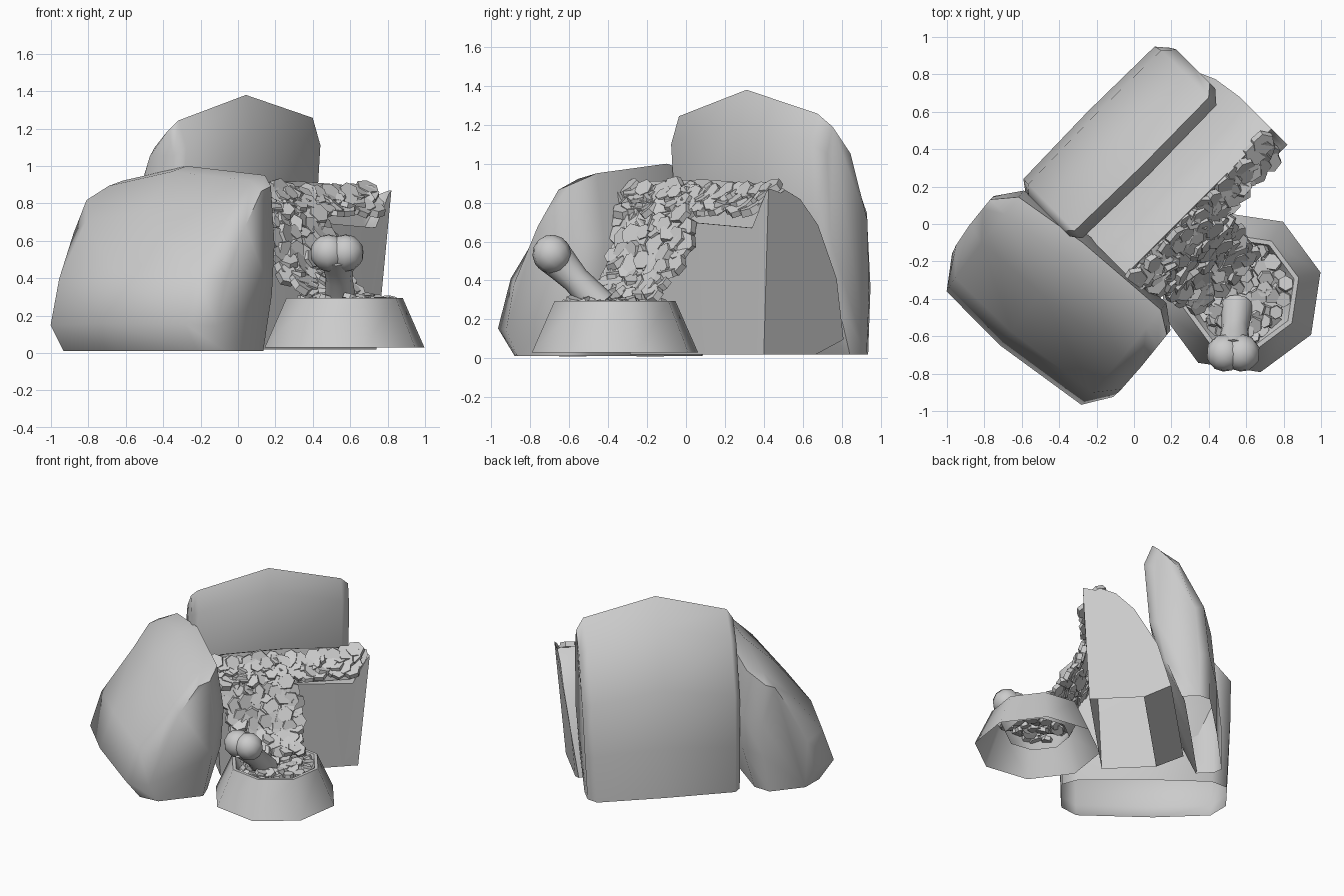
import bpy, bmesh, math, random
from mathutils import Vector, Matrix

if "Cube" in bpy.data.objects:
    bpy.data.objects.remove(bpy.data.objects["Cube"])

random.seed(4)


def finish(name, bm, smooth=None, recalc=True):
    if recalc:
        bmesh.ops.recalc_face_normals(bm, faces=bm.faces)
    me = bpy.data.meshes.new(name)
    bm.to_mesh(me)
    bm.free()
    ob = bpy.data.objects.new(name, me)
    bpy.context.collection.objects.link(ob)
    if smooth:
        bpy.ops.object.select_all(action='DESELECT')
        ob.select_set(True)
        bpy.context.view_layer.objects.active = ob
        bpy.ops.object.shade_smooth_by_angle(angle=math.radians(smooth))
    return ob


def axes(deg, side):
    a = math.radians(deg)
    u = Vector((math.cos(a), math.sin(a), 0))
    return u, Vector((-u.y, u.x, 0)) * side


def bag(name, deg, side, stations, taper):
    """Loft (depth, height) profiles along the bag width, narrowing near the open base."""
    u, s = axes(deg, side)
    mid = (stations[0][0] + stations[-1][0]) / 2
    bm = bmesh.new()
    rings = []
    for w, prof in stations:
        rings.append([])
        for d, z in prof:
            t = taper[w > mid] * max(0, 1 - z / .6)
            p = u * (w - t * (w - mid)) + s * d + Vector((0, 0, z))
            rings[-1].append(bm.verts.new(p))
    n = len(rings[0])
    base = []
    for r0, r1 in zip(rings, rings[1:]):
        for i in range(n):
            j = (i + 1) % n
            f = bm.faces.new((r0[i], r0[j], r1[j], r1[i]))
            if j == 0:
                base.append(f)
    bm.faces.new(rings[0])
    bm.faces.new(rings[-1])
    bmesh.ops.recalc_face_normals(bm, faces=bm.faces)
    bmesh.ops.delete(bm, geom=base, context='FACES_ONLY')
    return finish(name, bm, 62, False)


def scaled(prof, k, f):
    c = sum(p[0] for p in prof) / len(prof)
    return [(c + (d - c) * k, .02 + (z - .02) * f) for d, z in prof]


# rear bag
rear = [(.42, .02), (.26, .35), (.17, .7), (.13, 1.22), (.19, 1.38), (.38, 1.22),
        (.56, .82), (.6, .4), (.6, .02)]
bag("rear_bag", 45, 1, [(w, scaled(rear, k, f)) for w, k, f in
    [(-.29, .72, .86), (-.25, .95, .9), (.25, 1, 1), (.76, .97, .91), (.82, .68, .86)]], (.01, .06))

# leaning left bag
left = [(.32, .01), (.22, .35), (.2, .65), (.25, 1.0), (.38, .97), (.6, .76),
        (.86, .43), (.955, .16), (.84, .01)]
bag("left_bag", -39, -1, [(w, scaled(left, k, f)) for w, k, f in
    [(-.68, .5, .84), (-.57, .9, .92), (-.15, 1, 1), (.4, .94, .95), (.51, .62, .89)]], (.05, .03))

# torn middle bag with a trough along its upper front
back_curve = [(-.16, .91), (-.05, .86), (.08, .72), (.24, .43), (.33, .1), (.14, .02)]


def torn(lip, floor, top=1.0):
    return ([(-.24, .02), (-.28, lip), (-.265, lip), (-.19, floor)] + scaled(back_curve, 1, top))


bag("torn_bag", 45, 1, [(-.22, torn(.86, .85, .97)), (-.12, torn(.7, .67)),
                        (.3, torn(.7, .67, 1.01)), (.76, torn(.67, .66, .98)),
                        (.86, torn(.85, .8, .96)), (.88, torn(.87, .85, .95))], (.1, .14))

# faceted bowl
bm = bmesh.new()
prev = None
for r, z in [(.44, .03), (.32, .295), (.295, .295), (.225, .14)]:
    ring = [bm.verts.new((.57 + r * math.cos(math.radians(14 + 45 * i)),
                          -.365 + r * math.sin(math.radians(14 + 45 * i)), z)) for i in range(8)]
    if prev:
        for i in range(8):
            bm.faces.new((prev[i], prev[(i + 1) % 8], ring[(i + 1) % 8], ring[i]))
    prev = ring
finish("bowl", bm, 48)

# kibble: hexagonal chips
U, S = axes(45, 1)
Z = Vector((0, 0, 1))
kib = bmesh.new()


def chip(p, normal, r=None):
    r = r or random.uniform(.045, .07)
    jit = Vector([random.gauss(0, .2) for _ in range(3)])
    rot = (normal.normalized() + jit).to_track_quat('Z', 'Y').to_matrix().to_4x4()
    m = Matrix.Translation(p) @ rot @ Matrix.Rotation(random.random() * 6, 4, 'Z')
    bmesh.ops.create_cone(kib, cap_ends=True, segments=6, radius1=r, radius2=r * .92,
                          depth=random.uniform(.025, .04), matrix=m)


# trough filling
for i in range(56):
    w = -.17 + .98 * (i + random.random()) / 56
    t = (i * .618) % 1
    chip(U * w + S * (-.29 + .11 * t) + Z * (.75 + .12 * t + .01 * random.random()),
         Z - S * .6)
# spill from bag to bowl: depth, height, centre, half width
path = [(-.2, .88, .05, .25), (-.31, .75, .07, .25), (-.38, .59, .11, .25),
        (-.46, .44, .13, .24), (-.58, .32, .14, .2)]
for i in range(112):
    a = (i + random.random()) / 112 * 3.999
    k = int(a)
    d, z, c, h = [p + (q - p) * (a - k) for p, q in zip(path[k], path[k + 1])]
    dd, dz = path[k + 1][0] - path[k][0], path[k + 1][1] - path[k][1]
    b = ((i * .618) % 1 * 2 - 1) * h
    chip(U * (c + b) + S * (d + random.uniform(-.01, .02)) + Z * z, S * dz - Z * dd)
# bowl filling, spread in a sunflower pattern
for i in range(80):
    r, a = .25 * math.sqrt((i + .5) / 80), i * 2.4
    chip(Vector((.57 + r * math.cos(a), -.365 + r * math.sin(a),
                 random.uniform(.22, .3))), Z.copy(), random.uniform(.038, .055))
finish("kibble", kib)

# bone standing in the bowl
bm = bmesh.new()
lo, hi = Vector((.55, -.44, .27)), Vector((.53, -.69, .535))
ax = (hi - lo).normalized()
q = ax.to_track_quat('Z', 'Y').to_matrix().to_4x4()
prev = None
for t, r in [(0, .085), (.5, .072), (.75, .085), (1, .1)]:
    ring = [bm.verts.new(lo.lerp(hi, t) + q @ Vector((r * math.cos(i * math.tau / 12),
            r * math.sin(i * math.tau / 12), 0))) for i in range(12)]
    if prev:
        for i in range(12):
            bm.faces.new((prev[i], prev[(i + 1) % 12], ring[(i + 1) % 12], ring[i]))
    else:
        bm.faces.new(ring)
    prev = ring
bm.faces.new(prev)
for x in (-.045, .045):
    bmesh.ops.create_uvsphere(bm, u_segments=10, v_segments=7, radius=.1,
                              matrix=Matrix.Translation(hi + Vector((x, 0, 0))) @ q)
finish("bone", bm, 60)
